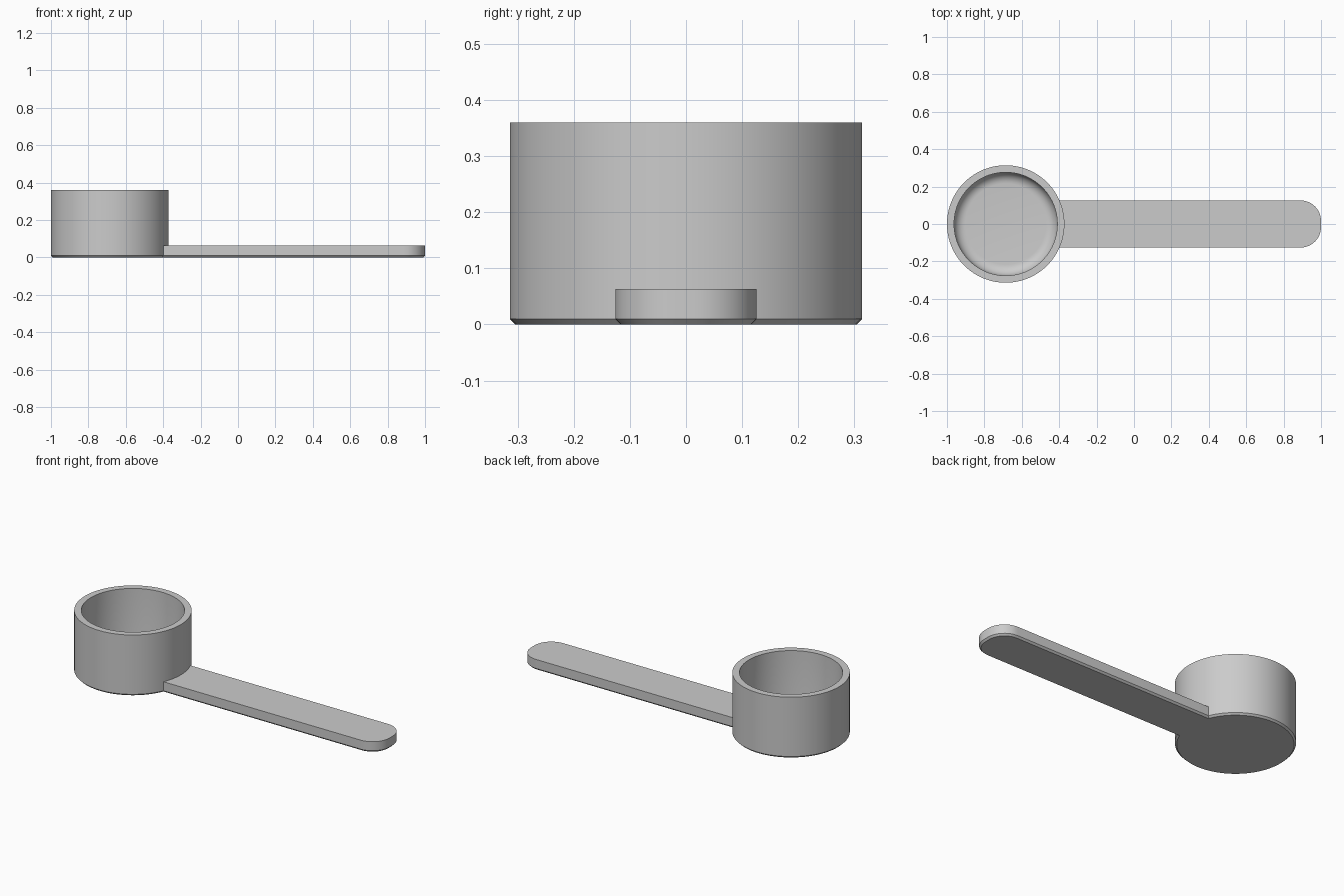
import bpy, bmesh, math

if "Cube" in bpy.data.objects:
    bpy.data.objects.remove(bpy.data.objects["Cube"])

CX, R, RI, H = -0.686, 0.314, 0.276, 0.36   # cup centre, radii, height
CH = 0.01                                   # bottom chamfer
HALF_W, THICK, CORNER = 0.126, 0.063, 0.11  # handle

grey = bpy.data.materials.new("plain_grey")
grey.diffuse_color = (0.6, 0.6, 0.6, 1)
grey.use_nodes = True
grey.node_tree.nodes["Principled BSDF"].inputs["Base Color"].default_value = grey.diffuse_color


def finish(name, bm):
    bmesh.ops.recalc_face_normals(bm, faces=bm.faces)
    me = bpy.data.meshes.new(name)
    bm.to_mesh(me)
    bm.free()
    me.materials.append(grey)
    ob = bpy.data.objects.new(name, me)
    bpy.context.collection.objects.link(ob)
    bpy.ops.object.select_all(action='DESELECT')
    ob.select_set(True)
    bpy.context.view_layer.objects.active = ob
    bpy.ops.object.shade_smooth_by_angle(angle=math.radians(30))
    return ob


def bridge(bm, a, b, skip=()):
    for i in range(len(a)):
        if i not in skip:
            j = (i + 1) % len(a)
            bm.faces.new((a[i], a[j], b[j], b[i]))


# Cup: turned profile with chamfered foot and rounded inner floor
floor, fillet, n = 0.04, 0.06, 96
profile = [(R - CH, 0), (R, CH), (R, H), (RI, H)]
for k in range(9):
    t = math.pi / 2 * k / 8
    profile.append((RI - fillet + fillet * math.cos(t),
                    floor + fillet - fillet * math.sin(t)))
bm = bmesh.new()
rings = [[bm.verts.new((CX + r * math.cos(2 * math.pi * i / n),
                        r * math.sin(2 * math.pi * i / n), z)) for i in range(n)]
         for r, z in profile]
for a, b in zip(rings, rings[1:]):
    bridge(bm, a, b)
bm.faces.new(rings[0])
bm.faces.new(rings[-1])
finish("cup", bm)


# Handle: rounded bar whose inner end follows the cup wall
def outline(inset):
    w, c, r = HALF_W - inset, CORNER - inset, R - CH
    pts = []
    for s in (-1, 1):
        for k in range(13):
            t = math.pi / 2 * k / 12
            if s > 0:
                t = math.pi / 2 - t
            pts.append((1 - inset - c + c * math.sin(t), s * (w - c + c * math.cos(t))))
    a = math.asin(w / r)
    for k in range(13):
        t = a - 2 * a * k / 12
        pts.append((CX + r * math.cos(t), r * math.sin(t)))
    return pts


bm = bmesh.new()
rings = [[bm.verts.new((x, y, z)) for x, y in outline(inset)]
         for inset, z in ((CH, 0), (0, CH), (0, THICK))]
hidden = range(26, 38)                      # end buried in the cup wall
for a, b in zip(rings, rings[1:]):
    bridge(bm, a, b, hidden)
bm.faces.new(rings[0])
bm.faces.new(rings[-1])
finish("handle", bm)
